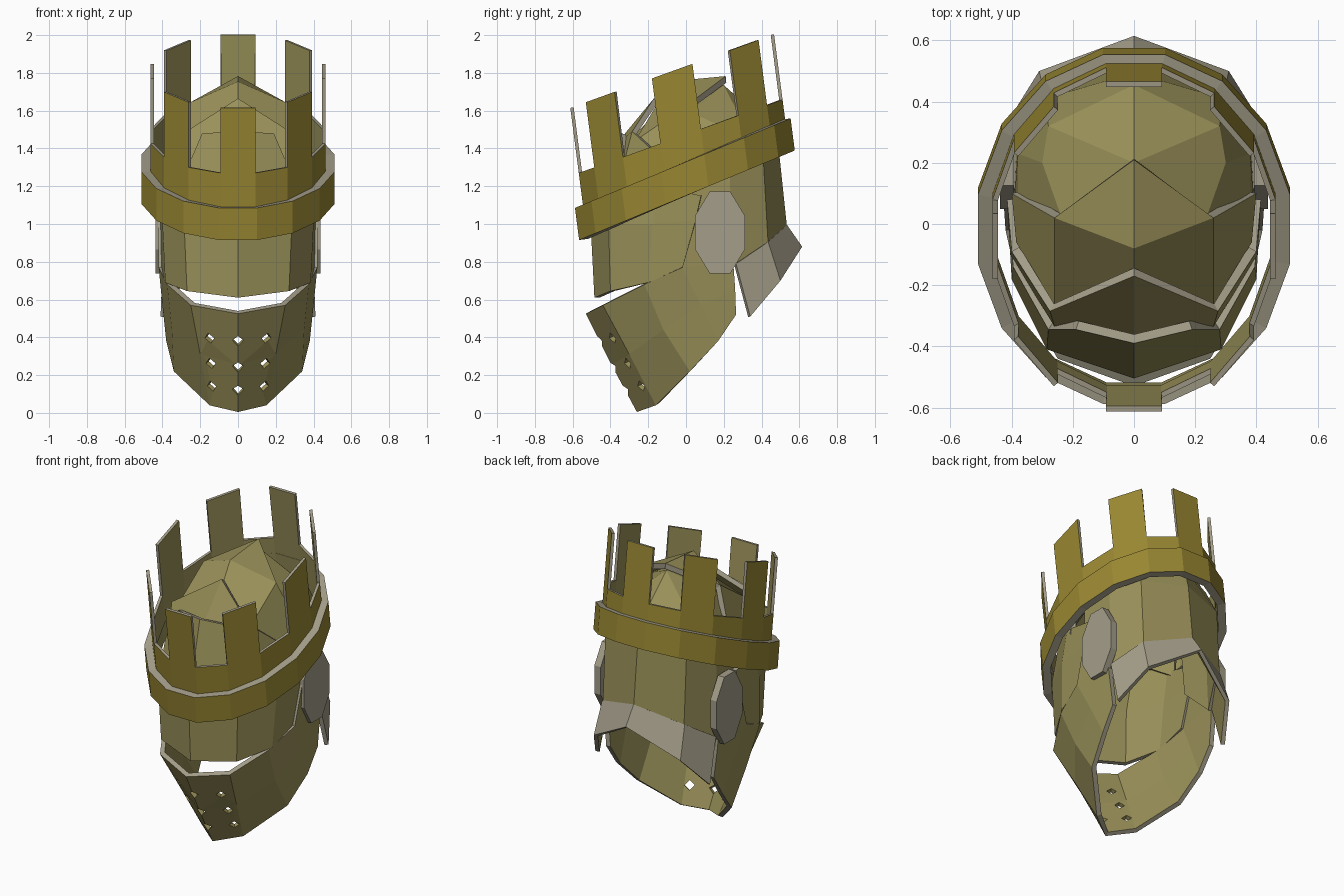
import bpy, bmesh, math
from mathutils import Vector, Matrix

if "Cube" in bpy.data.objects:
    bpy.data.objects.remove(bpy.data.objects["Cube"])


def colour(name, rgb):
    m = bpy.data.materials.new(name)
    m.diffuse_color = (*rgb, 1)
    m.use_nodes = True
    m.node_tree.nodes["Principled BSDF"].inputs["Base Color"].default_value = m.diffuse_color
    return m


GOLD = colour("gold", (0.315, 0.24, 0.032))
BRASS = colour("brass", (0.32, 0.28, 0.10))
STEEL = colour("grey_steel", (0.37, 0.34, 0.25))


def plate(name, verts, faces, centre, thick, outer, mirror=True):
    """Thin shell: outward faces, thickness added inwards, steel rim."""
    bm = bmesh.new()
    a = [bm.verts.new(v) for v in verts]
    sides = [a]
    if mirror:
        sides.append([v if abs(v.co.x) < 1e-5 else
                      bm.verts.new((-v.co.x, v.co.y, v.co.z)) for v in a])
    for vs in sides:
        for f in faces:
            bm.faces.new([vs[i] for i in f])
    bm.normal_update()
    c = Vector(centre)
    for f in bm.faces:
        if f.normal.dot(f.calc_center_median() - c) < 0:
            f.normal_flip()
    me = bpy.data.meshes.new(name)
    bm.to_mesh(me)
    bm.free()
    ob = bpy.data.objects.new(name, me)
    bpy.context.collection.objects.link(ob)
    for m in (outer, BRASS, STEEL):
        me.materials.append(m)
    s = ob.modifiers.new("thickness", 'SOLIDIFY')
    s.thickness = thick
    s.offset = -1
    s.material_offset = 1
    s.material_offset_rim = 2
    return ob


def grid(cols, rows):
    """Quads for row-by-row points."""
    return [(r * cols + c, r * cols + c + 1, (r + 1) * cols + c + 1, (r + 1) * cols + c)
            for r in range(rows - 1) for c in range(cols - 1)]


# ---- crown: tilted, leaning 16-sided rings; prongs on every second side
def crown_ring(name, rx, ry, yc, slope, heights, thick, prongs):
    n = 16
    verts = []
    for h in heights:
        for i in range(n):
            t = 2 * math.pi * (i - 0.5) / n
            y = yc - ry * math.cos(t)
            verts.append((rx * math.sin(t), y - 0.13 * h, 1.15 + slope * y + h))
    faces = []
    for r in range(len(heights) - 1):
        for i in range(n):
            if prongs and r == 1 and i % 2:
                continue
            j = (i + 1) % n
            faces.append((r * n + i, r * n + j, (r + 1) * n + j, (r + 1) * n + i))
    plate(name, verts, faces, (0, 0, 1.3), thick, GOLD, mirror=False)


crown_ring("crown_band", 0.52, 0.582, 0.005, 0.415, (0, 0.17), 0.05, False)
crown_ring("crown_prongs", 0.472, 0.55, 0.012, 0.36, (0.13, 0.31, 0.655), 0.018, True)

# ---- skull shell, open below and at the face
skull = [(0.395, 0.02, 0.98), (0.388, 0.25, 0.77), (0.29, 0.435, 0.89), (0, 0.535, 0.98),
         (0, -0.33, 1.41), (0.25, -0.27, 1.35), (0.38, 0.0, 1.3),
         (0.38, 0.23, 1.3), (0.29, 0.41, 1.33), (0, 0.495, 1.36),
         (0, -0.13, 1.62), (0.24, -0.22, 1.46), (0.24, 0.03, 1.59),
         (0.30, 0.20, 1.51), (0.28, 0.32, 1.50), (0, 0.455, 1.51),
         (0, -0.07, 1.70), (0, 0.20, 1.735)]
plate("skull", skull,
      [(0, 1, 7, 6), (1, 2, 8, 7), (2, 3, 9, 8),
       (4, 5, 11, 10), (5, 6, 12, 11), (6, 7, 13, 12), (7, 8, 14, 13), (8, 9, 15, 14),
       (10, 11, 12, 16), (16, 12, 17), (12, 13, 17), (13, 14, 17), (14, 15, 17)],
      (0, 0.1, 1.2), 0.025, BRASS)

# ---- cap plate over the skull, its front edge tucked under the forehead plate
cap = [(0, -0.18, 1.59), (0.26, -0.27, 1.44), (0.26, 0.02, 1.64), (0, -0.08, 1.755),
       (0, 0.21, 1.783), (0.385, -0.06, 1.30), (0.40, 0.10, 1.30)]
plate("cap_plate", cap, [(0, 1, 2, 3), (3, 2, 4), (1, 5, 6, 2)],
      (0, 0, 1.1), 0.035, BRASS)

# ---- forehead plate with a notched upper edge
forehead = [(0, -0.38, 1.41), (0.26, -0.335, 1.30), (0.405, -0.10, 1.15),
            (0, -0.17, 1.665), (0.275, -0.285, 1.49), (0.40, -0.09, 1.31)]
plate("forehead_plate", forehead, grid(3, 2), (0, 0.1, 1.2), 0.03, BRASS)

# ---- brow plate above the eye slot
brow = [(0, -0.485, 0.61), (0.27, -0.40, 0.645), (0.385, -0.20, 0.69), (0.405, -0.02, 0.765),
        (0, -0.505, 1.0), (0.285, -0.41, 1.0), (0.40, -0.18, 1.0), (0.41, 0.05, 1.02),
        (0, -0.39, 1.49), (0.19, -0.345, 1.48), (0.28, -0.345, 1.27),
        (0.395, -0.14, 1.2), (0.415, 0.08, 1.15)]
plate("brow_plate", brow,
      grid(4, 2) + [(4, 5, 10, 9, 8), (5, 6, 11, 10), (6, 7, 12, 11)],
      (0, 0.1, 1.0), 0.03, BRASS)

# ---- jaw guard: lower, middle, upper edge, then cheeks rising behind the hinge discs
jaw = [(0, -0.26, 0.005), (0.15, -0.16, 0.04), (0.34, 0.02, 0.22),
       (0.38, 0.17, 0.38), (0.385, 0.265, 0.52),
       (0, -0.395, 0.255), (0.20, -0.30, 0.31), (0.35, -0.12, 0.44),
       (0.40, 0.08, 0.57), (0.40, 0.26, 0.66),
       (0, -0.53, 0.525), (0.25, -0.44, 0.57), (0.375, -0.22, 0.68),
       (0.42, -0.02, 0.77), (0.41, 0.25, 0.80),
       (0.425, 0.055, 1.03), (0.41, 0.24, 1.08)]
jaw_ob = plate("jaw_guard", jaw, grid(5, 3) + [(13, 14, 16, 15)],
               (0, 0.15, 0.6), 0.03, BRASS)

# breathing holes
bm = bmesh.new()
for side in (-1, 0, 1):
    for z in (0.118, 0.242, 0.38):
        k = abs(side)
        zz = z + 0.018 * k
        pos = Vector((0.148 * side, -0.26 - 0.515 * zz + 0.08 * k, zz))
        d = Vector((0.6 * side, -0.89, -0.42)).normalized()
        mat = Matrix.Translation(pos) @ d.to_track_quat('Z', 'Y').to_matrix().to_4x4()
        bmesh.ops.create_cone(bm, cap_ends=True, segments=4, radius1=0.03,
                              radius2=0.03, depth=0.16, matrix=mat)
me = bpy.data.meshes.new("hole_cutter")
bm.to_mesh(me)
bm.free()
me.materials.append(BRASS)
cutter = bpy.data.objects.new("hole_cutter", me)
bpy.context.collection.objects.link(cutter)
cutter.hide_render = True
cutter.display_type = 'WIRE'
b = jaw_ob.modifiers.new("holes", 'BOOLEAN')
b.operation = 'DIFFERENCE'
b.solver = 'EXACT'
b.object = cutter

# ---- flared neck guard
neck = [(0.41, 0.34, 0.51), (0.31, 0.50, 0.70), (0, 0.615, 0.88),
        (0.40, 0.265, 0.79), (0.295, 0.435, 0.905), (0, 0.535, 0.995)]
plate("neck_guard", neck, grid(3, 2), (0, 0, 0.5), 0.025, STEEL)

# ---- eight-sided hinge discs
for side, label in ((-1, "left"), (1, "right")):
    bm = bmesh.new()
    mat = (Matrix.Translation((0.415 * side, 0.18, 0.955))
           @ Matrix.Diagonal((1, 0.142, 0.235, 1))
           @ Matrix.Rotation(math.pi / 2, 4, 'Y') @ Matrix.Rotation(math.pi / 8, 4, 'Z'))
    bmesh.ops.create_cone(bm, cap_ends=True, segments=8, radius1=1, radius2=1,
                          depth=0.045, matrix=mat)
    bmesh.ops.recalc_face_normals(bm, faces=bm.faces)
    me = bpy.data.meshes.new("hinge_disc_" + label)
    bm.to_mesh(me)
    bm.free()
    me.materials.append(STEEL)
    bpy.context.collection.objects.link(bpy.data.objects.new("hinge_disc_" + label, me))
